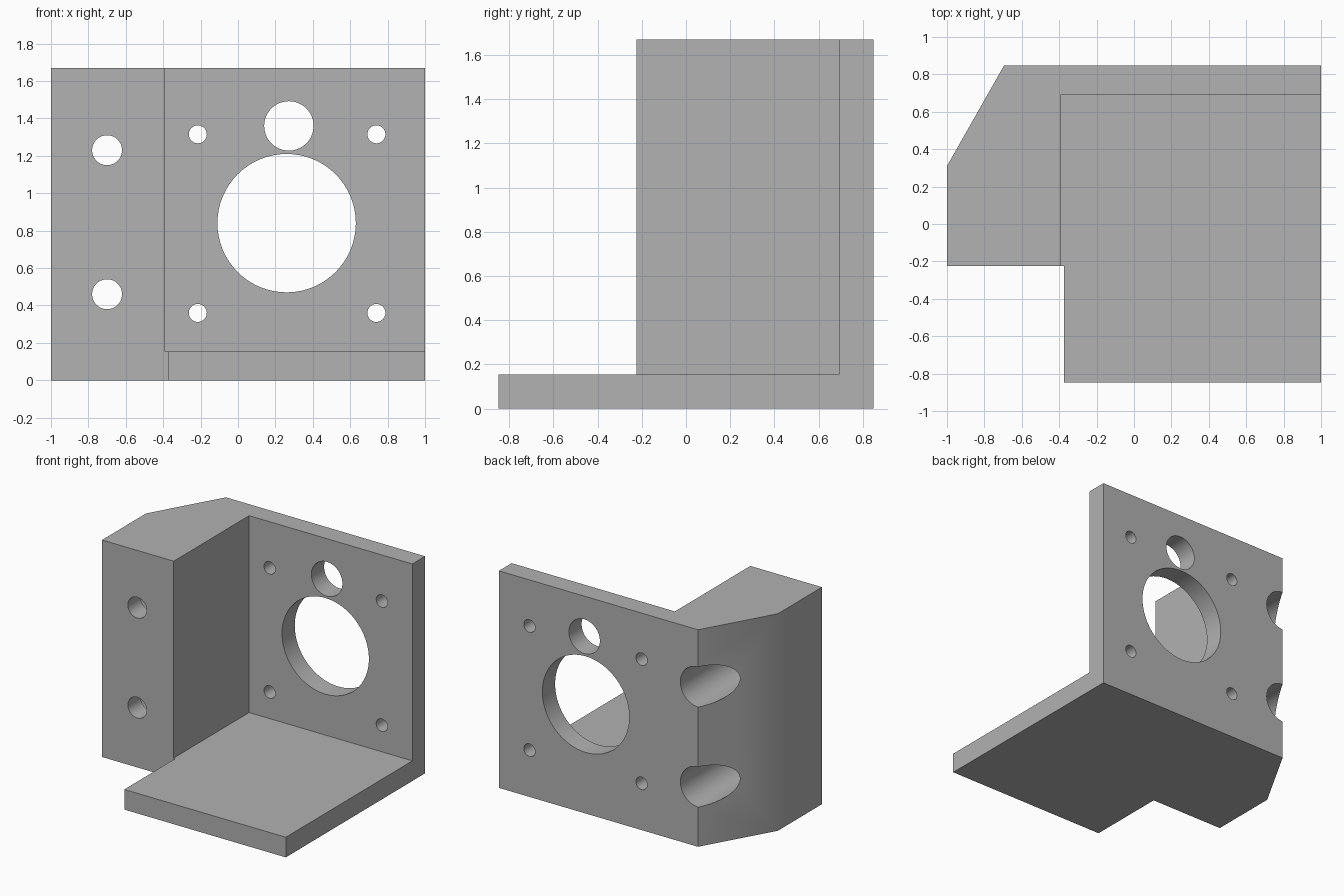
import bpy, bmesh
from math import radians, pi

if "Cube" in bpy.data.objects:
    bpy.data.objects.remove(bpy.data.objects["Cube"], do_unlink=True)

grey = bpy.data.materials.new("plain grey")
grey.use_nodes = True
COLOUR = (0.445, 0.445, 0.445, 1)
grey.diffuse_color = COLOUR
grey.node_tree.nodes["Principled BSDF"].inputs["Base Color"].default_value = COLOUR

FRONT, BACK, HEIGHT, THICK = -0.225, 0.847, 1.67, 0.155
INNER = BACK - THICK


def link(name, bm):
    bmesh.ops.recalc_face_normals(bm, faces=bm.faces)
    mesh = bpy.data.meshes.new(name)
    bm.to_mesh(mesh)
    bm.free()
    mesh.materials.append(grey)
    obj = bpy.data.objects.new(name, mesh)
    bpy.context.collection.objects.link(obj)
    return obj


def prism(name, outline, height):
    """Extrude a plan outline upward from the floor."""
    bm = bmesh.new()
    face = bm.faces.new([bm.verts.new((x, y, 0)) for x, y in outline])
    top = bmesh.ops.extrude_face_region(bm, geom=[face])["geom"]
    verts = [g for g in top if isinstance(g, bmesh.types.BMVert)]
    bmesh.ops.translate(bm, verts=verts, vec=(0, 0, height))
    return link(name, bm)


def bore(x, z, radius, y0, y1):
    """Round cutter running front to back."""
    bm = bmesh.new()
    bmesh.ops.create_cone(bm, cap_ends=True, segments=64, radius1=radius,
                          radius2=radius, depth=y1 - y0)
    obj = link("bore_cutter", bm)
    obj.rotation_euler.x = pi / 2
    obj.location = (x, (y0 + y1) / 2, z)
    obj.hide_render = True
    return obj


def combine(target, other, operation):
    mod = target.modifiers.new(operation.title(), 'BOOLEAN')
    mod.operation, mod.solver, mod.object = operation, 'EXACT', other
    bpy.context.view_layer.update()
    bpy.context.view_layer.objects.active = target
    bpy.ops.object.modifier_apply(modifier=mod.name)
    bpy.data.objects.remove(other, do_unlink=True)


# Upright plate joined to the chamfered mounting block
bracket = prism("motor_bracket", [
    (-1, FRONT), (-0.39, FRONT), (-0.39, INNER), (1, INNER),
    (1, BACK), (-0.695, BACK), (-1, 0.31)], HEIGHT)

# Base shelf
shelf = prism("base_shelf", [
    (-0.375, -BACK), (1, -BACK), (1, BACK - 0.05), (-0.5, BACK - 0.05),
    (-0.5, FRONT), (-0.375, FRONT)], THICK)
combine(bracket, shelf, 'UNION')

# Plate holes: large pilot, cable hole and four screw holes
plate_holes = [(0.26, 0.84, 0.37), (0.272, 1.36, 0.132)]
plate_holes += [(x, z, 0.048) for x in (-0.215, 0.74) for z in (0.36, 1.315)]
for x, z, r in plate_holes:
    combine(bracket, bore(x, z, r, INNER - 0.1, BACK + 0.1), 'DIFFERENCE')

# Mounting holes, counterbored from the back
for z in (0.46, 1.23):
    combine(bracket, bore(-0.7, z, 0.08, FRONT - 0.1, 0.2), 'DIFFERENCE')
    combine(bracket, bore(-0.7, z, 0.155, FRONT + THICK, BACK + 0.1), 'DIFFERENCE')

# Smooth bores, crisp edges
bpy.ops.object.select_all(action='DESELECT')
bracket.select_set(True)
bpy.context.view_layer.objects.active = bracket
bpy.ops.object.shade_smooth_by_angle(angle=radians(30))
